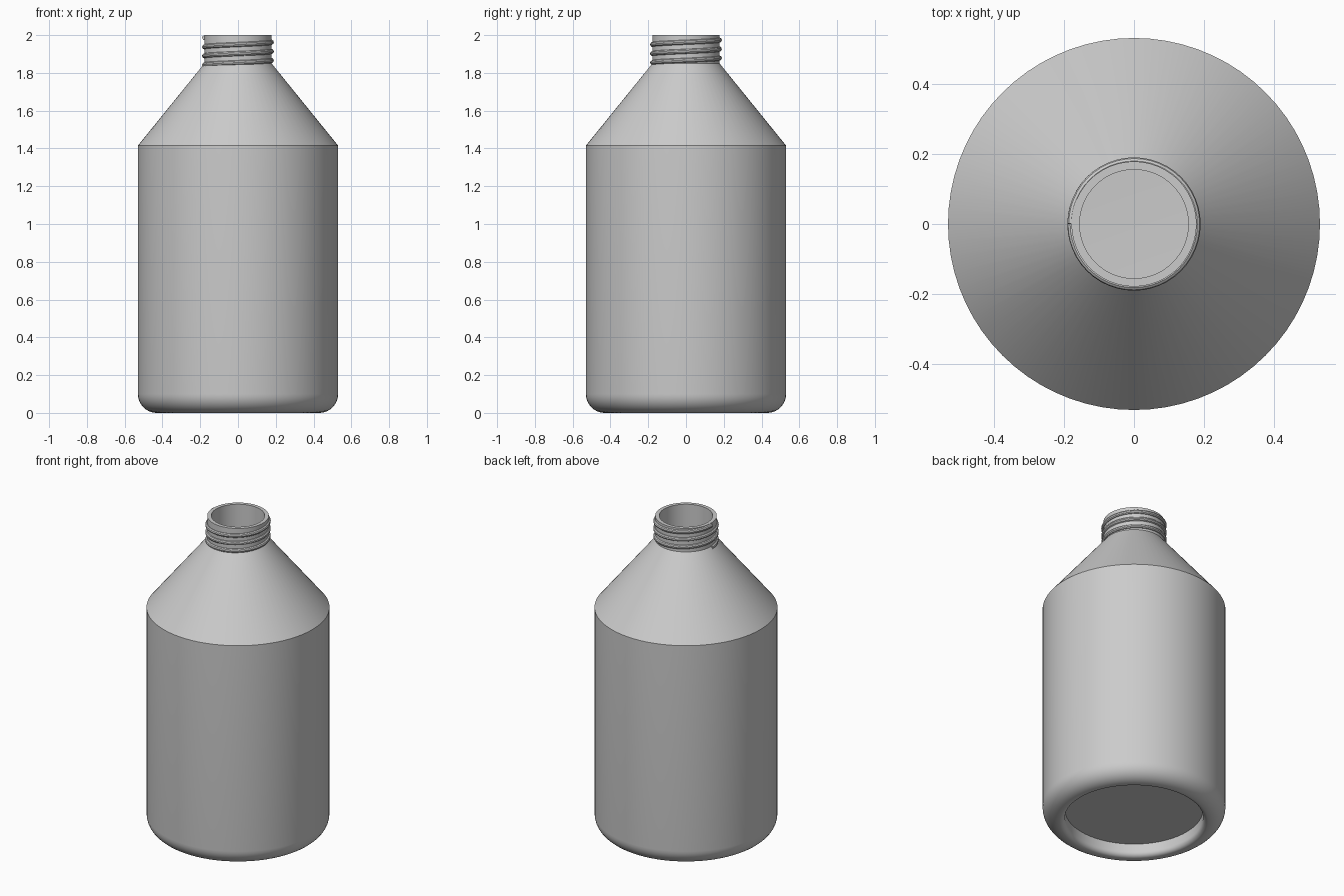
import bpy, bmesh, math

cube = bpy.data.objects.get("Cube")
if cube:
    bpy.data.objects.remove(cube, do_unlink=True)

# Single plain grey plastic
grey = bpy.data.materials.new("light_grey_plastic")
grey.use_nodes = True
colour = (0.6, 0.6, 0.6, 1.0)
grey.diffuse_color = colour
grey.node_tree.nodes["Principled BSDF"].inputs["Base Color"].default_value = colour


def arc(cx, cz, r, start, end, steps):
    """Points (radius, height) on an arc, angles in degrees."""
    angles = [math.radians(start + (end - start) * i / steps) for i in range(steps + 1)]
    return [(cx + r * math.cos(a), cz + r * math.sin(a)) for a in angles]


def lathe(name, profile, segments):
    """Turn a (radius, height) profile around the z axis."""
    bm = bmesh.new()
    verts = [bm.verts.new((r, 0, z)) for r, z in profile]
    edges = [bm.edges.new(pair) for pair in zip(verts, verts[1:])]
    bmesh.ops.spin(bm, geom=verts + edges, cent=(0, 0, 0), axis=(0, 0, 1),
                   angle=math.tau, steps=segments, use_duplicate=False)
    bmesh.ops.remove_doubles(bm, verts=bm.verts, dist=0.0002)
    bmesh.ops.recalc_face_normals(bm, faces=bm.faces)
    mesh = bpy.data.meshes.new(name)
    bm.to_mesh(mesh)
    bm.free()
    obj = bpy.data.objects.new(name, mesh)
    bpy.context.collection.objects.link(obj)
    return obj


def finish(obj):
    obj.data.materials.clear()
    obj.data.materials.append(grey)
    bpy.ops.object.select_all(action='DESELECT')
    obj.select_set(True)
    bpy.context.view_layer.objects.active = obj
    bpy.ops.object.shade_smooth_by_angle(angle=math.radians(30))


# Bottle shell: recessed base, rounded foot, straight wall, cone shoulder, neck, inside
profile = [(0, 0.08), (0.40, 0.08)]
profile += arc(0.43, 0.03, 0.03, 180, 270, 6)
profile += arc(0.43, 0.10, 0.10, -90, 0, 10)
profile += [(0.53, 1.415), (0.178, 1.85), (0.178, 2.0), (0.155, 2.0),
            (0.155, 1.84), (0.505, 1.405)]
profile += arc(0.43, 0.18, 0.075, 0, -90, 6)
profile += [(0, 0.105)]
bottle = lathe("bottle", profile, 72)
finish(bottle)

# Screw thread: three right-handed turns starting on the -x side
TURNS, PER_TURN, PITCH = 3, 48, 0.048
curve = bpy.data.curves.new("neck_thread", 'CURVE')
curve.dimensions = '3D'
curve.bevel_depth = 0.013
curve.bevel_resolution = 3
curve.use_fill_caps = True
spline = curve.splines.new('POLY')
spline.points.add(TURNS * PER_TURN)
for i, point in enumerate(spline.points):
    a = math.pi + math.tau * i / PER_TURN
    point.co = (0.177 * math.cos(a), 0.177 * math.sin(a), 1.842 + PITCH * i / PER_TURN, 1)
thread = bpy.data.objects.new("neck_thread", curve)
bpy.context.collection.objects.link(thread)
bpy.ops.object.select_all(action='DESELECT')
thread.select_set(True)
bpy.context.view_layer.objects.active = thread
bpy.ops.object.convert(target='MESH')
finish(bpy.context.view_layer.objects.active)
